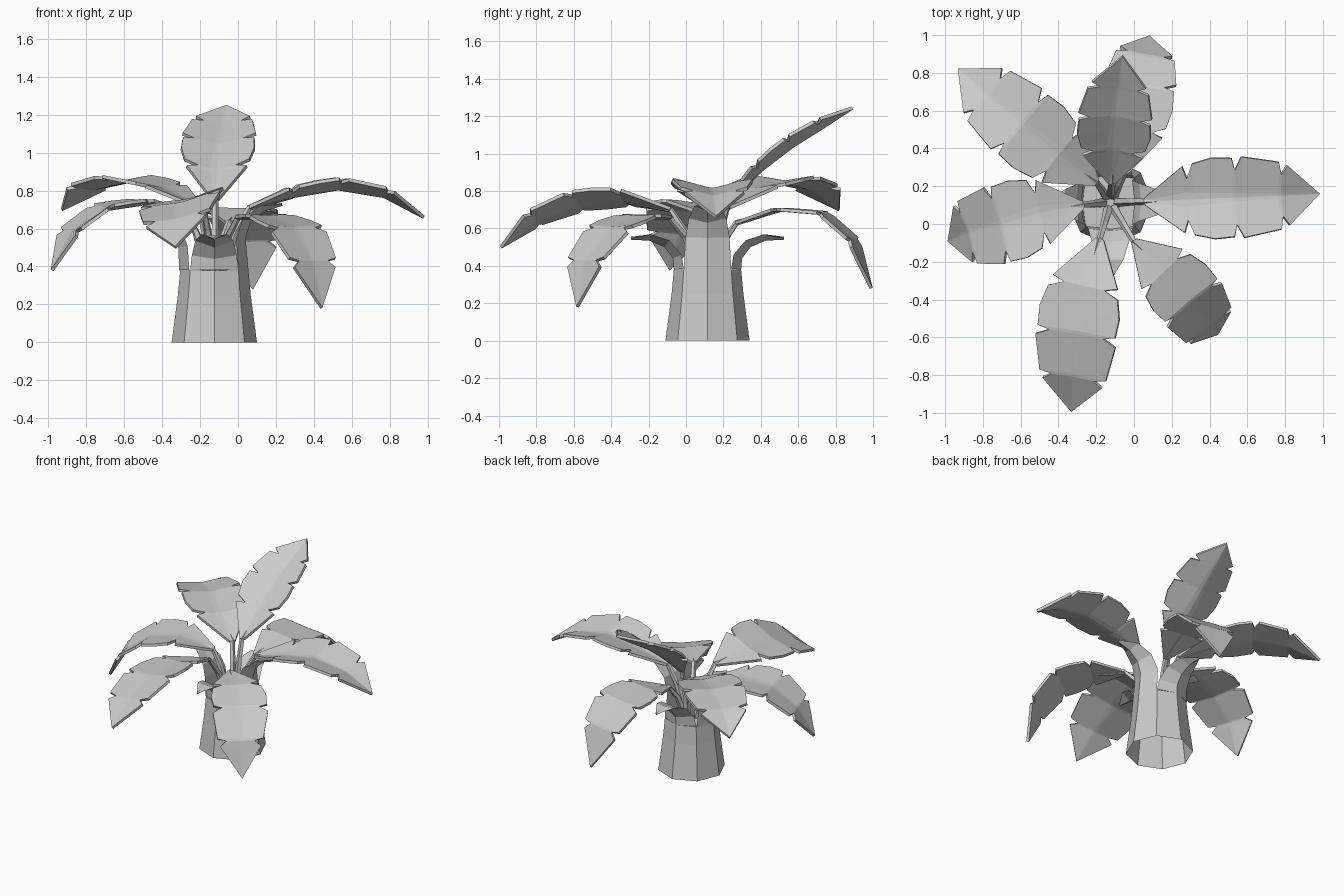
import bpy, bmesh, math
from mathutils import Vector, Matrix

cube = bpy.data.objects.get("Cube")
if cube:
    bpy.data.objects.remove(cube)

grey = bpy.data.materials.new("plain_grey")
grey.use_nodes = True
COLOUR = (0.6, 0.6, 0.6, 1)
grey.diffuse_color = COLOUR
grey.node_tree.nodes["Principled BSDF"].inputs["Base Color"].default_value = COLOUR

AXIS = Vector((-0.125, 0.115, 0))
UP = Vector((0, 0, 1))


def finish(name, bm):
    bmesh.ops.remove_doubles(bm, verts=bm.verts, dist=0.0005)
    bmesh.ops.recalc_face_normals(bm, faces=bm.faces)
    mesh = bpy.data.meshes.new(name)
    bm.to_mesh(mesh)
    bm.free()
    mesh.materials.append(grey)
    obj = bpy.data.objects.new(name, mesh)
    bpy.context.scene.collection.objects.link(obj)
    return obj


def loft(name, rings, closed=True, bottom=True):
    """Skin a list of equal point rings; closed rings are capped."""
    bm = bmesh.new()
    rows = [[bm.verts.new(p) for p in ring] for ring in rings]
    n = len(rows[0])
    for a, b in zip(rows, rows[1:]):
        for i in range(n if closed else n - 1):
            j = (i + 1) % n
            bm.faces.new((a[i], a[j], b[j], b[i]))
    if closed:
        bm.faces.new(rows[-1])
        if bottom:
            bm.faces.new(rows[0])
    return finish(name, bm)


def octagon(radius, z):
    return [AXIS + Vector((radius * math.cos(k * math.pi / 4),
                           radius * math.sin(k * math.pi / 4), z)) for k in range(8)]


def tangents(points):
    last = len(points) - 1
    return [(points[min(i + 1, last)] - points[max(i - 1, 0)]).normalized()
            for i in range(last + 1)]


# Trunk, open underneath
loft("trunk", [octagon(r, z) for r, z in ((0.225, 0), (0.192, 0.25), (0.18, 0.38))],
     bottom=False)


# Four sheaths: channel-shaped bases that peel away from the trunk
def sheath(name, angle, path):
    out = Vector((math.cos(angle), math.sin(angle), 0))
    side = Vector((-out.y, out.x, 0))
    mids = [AXIS + out * r + UP * z for r, z in path]
    widths = (0.127, 0.118, 0.1, 0.07, 0.005)
    depths = (0.053, 0.05, 0.045, 0.035, 0.008)
    rings = []
    for mid, tan, w, d in zip(mids, tangents(mids), widths, depths):
        inner = tan.cross(side).normalized()
        if inner.dot(UP - out) < 0:
            inner.negate()
        rings.append([mid, mid + inner * d + side * w,
                      mid + inner * (d * 0.5 + 0.012), mid + inner * d - side * w])
    loft(name, rings)


SHORT = ((0.18, 0.38), (0.185, 0.44), (0.23, 0.5), (0.31, 0.535), (0.41, 0.54))
TALL = ((0.18, 0.38), (0.165, 0.55), (0.19, 0.63), (0.26, 0.69), (0.36, 0.72))
WIDE = ((0.185, 0.38), (0.19, 0.5), (0.21, 0.57), (0.26, 0.63), (0.34, 0.67))
for k, (name, path) in enumerate((("left_sheath", TALL), ("back_sheath", SHORT),
                                  ("right_sheath", WIDE), ("front_sheath", SHORT))):
    sheath(name, k * math.pi / 2, path)

# Leaf outline: (distance along the spine, share of the half width), with three notches
OUTLINE = ((0, 0.1), (0.23, 0.82), (0.25, 0.52), (0.285, 0.88), (0.39, 1), (0.495, 0.97),
           (0.51, 0.68), (0.545, 1), (0.74, 0.83), (0.755, 0.52), (0.79, 0.74), (1, 0))


def leaf(name, spine, half_width, roll=0, lift=0.25):
    spine = [Vector(p) for p in spine]
    tans = tangents(spine)
    rings = []
    for t, share in OUTLINE:
        i = min(int(t * 4), 3)
        f = t * 4 - i
        pos = spine[i].lerp(spine[i + 1], f)
        tan = tans[i].lerp(tans[i + 1], f).normalized()
        side = tan.cross(UP).normalized()
        normal = side.cross(tan)
        turn = Matrix.Rotation(math.radians(roll), 3, tan)
        w = half_width * share
        rib = min(w * 0.4, 0.05 * (1 - t))
        rings.append([pos + turn @ (side * x + normal * h) for x, h in (
            (-w, w * lift), (-rib, rib * lift * 0.5), (0, 0),
            (rib, rib * lift * 0.5), (w, w * lift))])
    blade = loft(name, rings, closed=False)
    solid = blade.modifiers.new("thickness", "SOLIDIFY")
    solid.thickness = 0.018
    solid.offset = 0

    # Stalk from the trunk heart into the underside of the blade
    flat = (spine[0] - AXIS) * Vector((1, 1, 0))
    base = AXIS + flat.normalized() * 0.04 + UP * 0.38
    bend = base.lerp(spine[0], 0.5) + UP * 0.04
    path = [base, bend, spine[0], spine[1] - UP * 0.008]
    across = flat.cross(UP).normalized()
    rings = []
    for p, tan, r in zip(path, tangents(path), (0.026, 0.02, 0.017, 0.005)):
        other = tan.cross(across).normalized()
        rings.append([p + (across * math.cos(a) + other * math.sin(a)) * r
                      for a in (k * math.tau / 5 for k in range(5))])
    loft(name + "_stalk", rings)


leaf("left_leaf", ((0.06, 0.12, 0.71), (0.29, 0.13, 0.77), (0.53, 0.14, 0.81),
                   (0.77, 0.15, 0.77), (0.98, 0.16, 0.66)), 0.215)
leaf("back_leaf", ((-0.05, 0.27, 0.63), (0, 0.5, 0.7), (0.03, 0.73, 0.68),
                   (0.06, 0.89, 0.54), (0.08, 0.99, 0.28)), 0.19, lift=0.02)
leaf("upright_leaf", ((-0.12, 0.22, 0.75), (-0.11, 0.4, 0.91), (-0.1, 0.57, 1.04),
                      (-0.08, 0.73, 1.14), (-0.06, 0.89, 1.245)), 0.195, lift=0.25)
leaf("back_right_leaf", ((-0.2, 0.22, 0.71), (-0.4, 0.37, 0.81), (-0.59, 0.53, 0.85),
                         (-0.77, 0.68, 0.81), (-0.93, 0.82, 0.7)), 0.21, lift=0.12)
leaf("right_leaf", ((-0.27, 0.1, 0.68), (-0.5, 0.06, 0.73), (-0.7, 0, 0.7),
                    (-0.87, -0.04, 0.58), (-0.98, -0.09, 0.38)), 0.21, lift=0.12)
leaf("front_leaf", ((-0.18, -0.08, 0.7), (-0.26, -0.33, 0.75), (-0.3, -0.57, 0.73),
                    (-0.32, -0.8, 0.645), (-0.33, -0.99, 0.5)), 0.22, roll=13, lift=0.1)
leaf("front_left_leaf", ((0, -0.09, 0.66), (0.16, -0.25, 0.66), (0.3, -0.4, 0.6),
                         (0.39, -0.53, 0.43), (0.44, -0.58, 0.18)), 0.185, lift=0.06)
